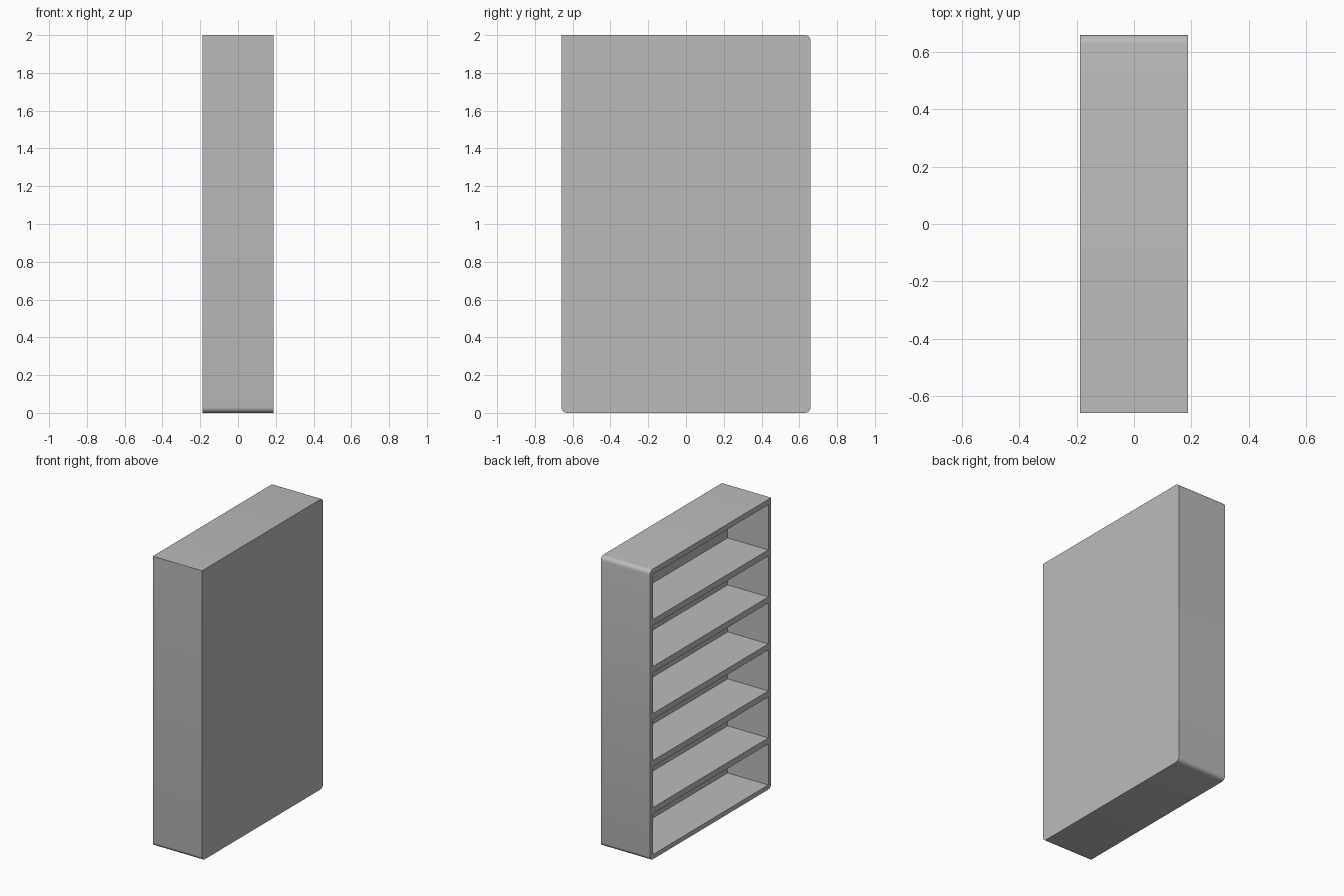
import bpy, bmesh, math
from mathutils import Matrix, Vector

cube = bpy.data.objects.get("Cube")
if cube:
    bpy.data.objects.remove(cube, do_unlink=True)

W, D, H = 0.376, 1.32, 2.0      # overall size in x, y, z
WALL, RADIUS = 0.032, 0.03      # side thickness, rounded corner
BACK = 0.066                    # back panel thickness
SHELF, BASE = 0.042, 0.032      # shelf and bottom thickness
PITCH, COUNT = 0.324, 6         # shelf spacing, compartments
TOP = 0.037

grey = bpy.data.materials.new("grey")
grey.use_nodes = True
colour = (0.5, 0.5, 0.5, 1)
grey.diffuse_color = colour
grey.node_tree.nodes["Principled BSDF"].inputs["Base Color"].default_value = colour


def add_box(bm, low, high):
    """Add an axis-aligned box between two corners."""
    low, high = Vector(low), Vector(high)
    place = Matrix.Translation((low + high) / 2) @ Matrix.Diagonal((*(high - low), 1))
    bmesh.ops.create_cube(bm, size=1, matrix=place)


def make_object(name, bm):
    mesh = bpy.data.meshes.new(name)
    bm.to_mesh(mesh)
    bm.free()
    obj = bpy.data.objects.new(name, mesh)
    bpy.context.collection.objects.link(obj)
    mesh.materials.append(grey)
    return obj


# Solid body, with all corners but the upper front one rounded
body = bmesh.new()
add_box(body, (-W / 2, -D / 2, 0), (W / 2, D / 2, H))
rounded = []
for edge in body.edges:
    a, b = (v.co for v in edge.verts)
    mid = (a + b) / 2
    if abs(a.x - b.x) > 0.1 and not (mid.y < 0 and mid.z > 1):
        rounded.append(edge)
bmesh.ops.bevel(body, geom=rounded, offset=RADIUS, segments=5, profile=0.5,
                affect='EDGES')
shelf_case = make_object("shelf_case", body)

# Compartments hollowed out from the open side
holes = bmesh.new()
for i in range(COUNT):
    bottom = BASE + i * PITCH
    top = H - TOP if i == COUNT - 1 else bottom + PITCH - SHELF
    add_box(holes, (-W, WALL - D / 2, bottom), (W / 2 - BACK, D / 2 - WALL, top))
cutter = make_object("compartment_cutter", holes)
cutter.hide_render = True

cut = shelf_case.modifiers.new("compartments", 'BOOLEAN')
cut.operation = 'DIFFERENCE'
cut.solver = 'EXACT'
cut.object = cutter
bpy.ops.object.select_all(action='DESELECT')
shelf_case.select_set(True)
bpy.context.view_layer.objects.active = shelf_case
bpy.ops.object.modifier_apply(modifier=cut.name)
bpy.data.objects.remove(cutter, do_unlink=True)
bpy.ops.object.shade_smooth_by_angle(angle=math.radians(30))
